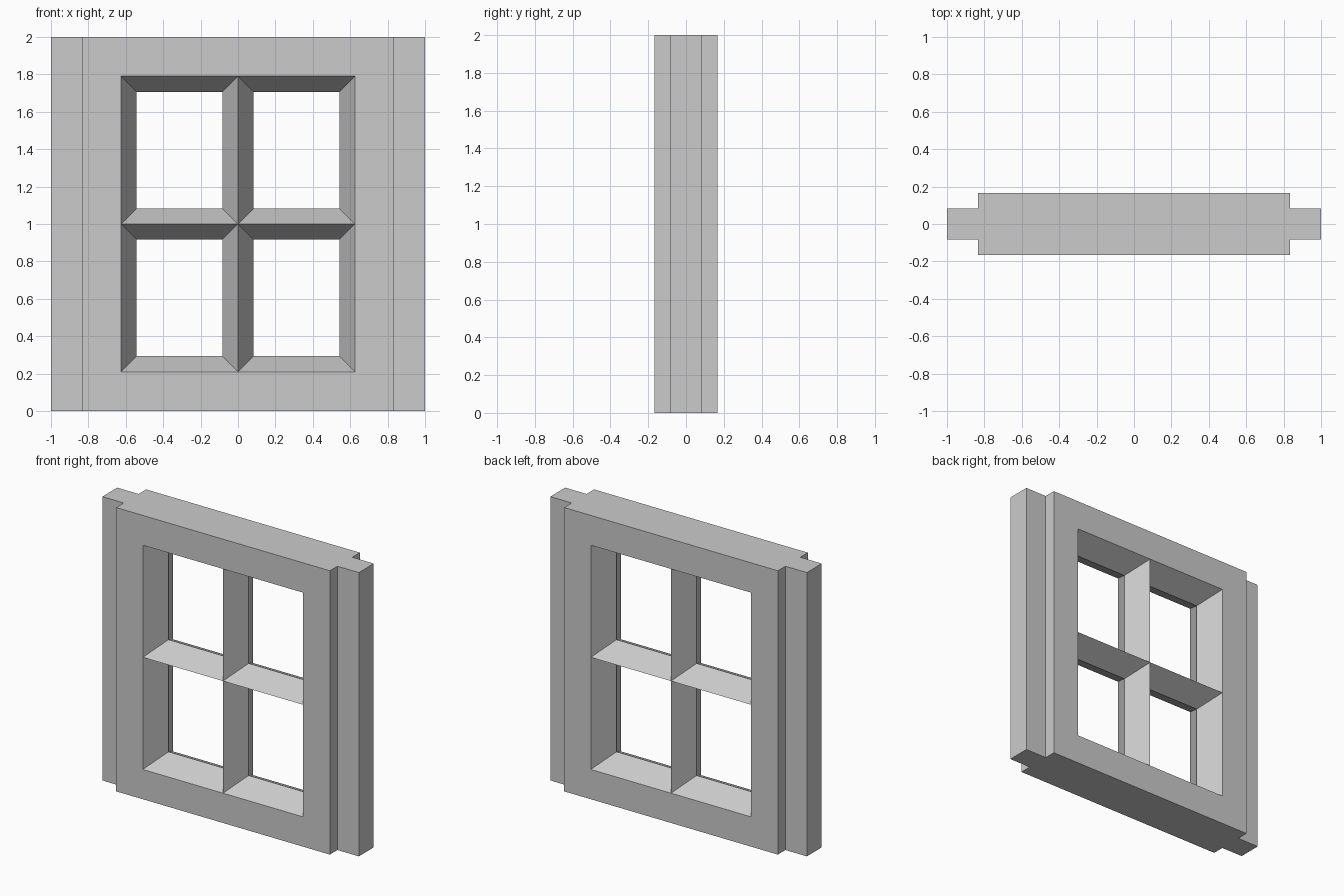
import bpy
import bmesh

cube = bpy.data.objects.get("Cube")
if cube:
    bpy.data.objects.remove(cube, do_unlink=True)

HEIGHT = 2.0
BODY_X, BODY_Y = 0.833, 0.167       # thick central body
TONGUE_X, TONGUE_Y = 1.0, 0.083     # thin tongues on both sides
OPEN_X, OPEN_Z = 0.625, 0.79        # half size of the whole glazed opening
MID_Z = HEIGHT / 2
BEVEL = 0.083                       # how far each reveal slopes inward

grey = bpy.data.materials.new("light grey")
grey.use_nodes = True
grey.diffuse_color = (0.6, 0.6, 0.6, 1)
grey.node_tree.nodes["Principled BSDF"].inputs["Base Color"].default_value = grey.diffuse_color

bm = bmesh.new()


def face(points):
    return bm.faces.new([bm.verts.new(p) for p in points])


def rectangle(x0, x1, z0, z1, y):
    return [(x0, y, z0), (x1, y, z0), (x1, y, z1), (x0, y, z1)]


def midpoint(a, b):
    return tuple((p + q) / 2 for p, q in zip(a, b))


# Stepped outline: one quarter, mirrored round to the full plan
quarter = [(TONGUE_X, TONGUE_Y), (BODY_X, TONGUE_Y), (BODY_X, BODY_Y)]
half = quarter + [(-x, y) for x, y in reversed(quarter)]
outline = half + [(x, -y) for x, y in reversed(half)]
for z in (0, HEIGHT):
    face([(x, y, z) for x, y in outline])

# Outer walls, leaving out the broad front and back
for (ax, ay), (bx, by) in zip(outline, outline[1:] + outline[:1]):
    if not (abs(ay) == abs(by) == BODY_Y):
        face([(ax, ay, 0), (bx, by, 0), (bx, by, HEIGHT), (ax, ay, HEIGHT)])

# Front and back borders around the opening
for y in (-BODY_Y, BODY_Y):
    outer = rectangle(-BODY_X, BODY_X, 0, HEIGHT, y)
    inner = rectangle(-OPEN_X, OPEN_X, MID_Z - OPEN_Z, MID_Z + OPEN_Z, y)
    for i in range(4):
        j = (i + 1) % 4
        face([outer[i], outer[j], inner[j], midpoint(inner[i], inner[j]), inner[i]])

# Four panes: reveals slope in to the middle plane, leaving ridged bars between
for x0, x1 in ((-OPEN_X, 0), (0, OPEN_X)):
    for z0, z1 in ((MID_Z - OPEN_Z, MID_Z), (MID_Z, MID_Z + OPEN_Z)):
        waist = rectangle(x0 + BEVEL, x1 - BEVEL, z0 + BEVEL, z1 - BEVEL, 0)
        for y in (-BODY_Y, BODY_Y):
            rim = rectangle(x0, x1, z0, z1, y)
            for i in range(4):
                j = (i + 1) % 4
                face([rim[i], rim[j], waist[j], waist[i]])

bmesh.ops.remove_doubles(bm, verts=bm.verts[:], dist=0.0005)
bmesh.ops.recalc_face_normals(bm, faces=bm.faces[:])

mesh = bpy.data.meshes.new("window_frame")
bm.to_mesh(mesh)
bm.free()
mesh.materials.append(grey)
window_frame = bpy.data.objects.new("window_frame", mesh)
bpy.context.collection.objects.link(window_frame)
